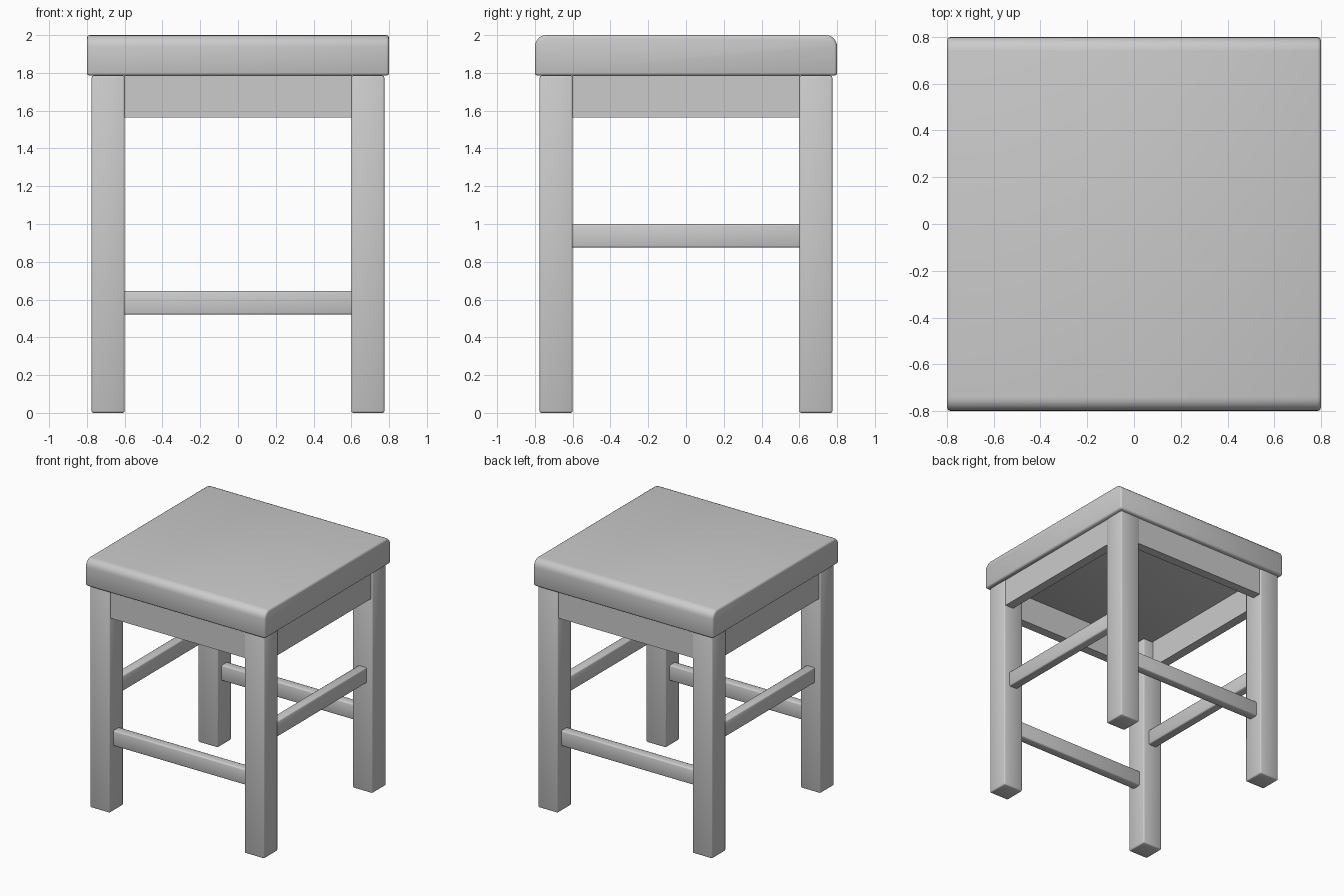
import bpy, bmesh, math

if "Cube" in bpy.data.objects:
    bpy.data.objects.remove(bpy.data.objects["Cube"])


def box(name, lo, hi, bevel=0.0, round_edges=None, radius=0.0):
    """Box between two corners; optional large rounding of chosen edges, then a small bevel."""
    bm = bmesh.new()
    bmesh.ops.create_cube(bm, size=1)
    for v in bm.verts:
        v.co = [(a + b) / 2 + c * (b - a) for a, b, c in zip(lo, hi, v.co)]
    if round_edges:
        bmesh.ops.bevel(bm, geom=[e for e in bm.edges if round_edges(e)], offset=radius,
                        segments=5, profile=0.5, affect='EDGES')
    mesh = bpy.data.meshes.new(name)
    bm.to_mesh(mesh)
    bm.free()
    obj = bpy.data.objects.new(name, mesh)
    bpy.context.collection.objects.link(obj)
    if bevel:
        mod = obj.modifiers.new("soft_edges", 'BEVEL')
        mod.width = bevel
        mod.segments = 2
        mod.limit_method = 'ANGLE'
        mod.angle_limit = math.radians(40)
        for p in mesh.polygons:
            p.use_smooth = True
    return obj


OUT, IN = 0.775, 0.60          # outer and inner leg faces
SEAT_Z = 1.785                 # underside of seat

# Seat: front and back top edges are well rounded
box("seat", (-0.8, -0.8, SEAT_Z), (0.8, 0.8, 2.0), 0.015,
    lambda e: all(v.co.z > 1.9 for v in e.verts)
    and abs(e.verts[0].co.x - e.verts[1].co.x) > 1, 0.06)

# Legs
for sy, fb in ((-1, "front"), (1, "back")):
    for sx, lr in ((-1, "left"), (1, "right")):
        xs = sorted((sx * IN, sx * OUT))
        ys = sorted((sy * IN, sy * OUT))
        box(f"{fb}_{lr}_leg", (xs[0], ys[0], 0), (xs[1], ys[1], SEAT_Z), 0.01)

# Aprons and stretchers: a rail on each of the four sides
for s, x_side, y_side in ((-1, "left", "front"), (1, "right", "back")):
    for part, near, far, z0, z1, bevel in (("apron", 0.69, 0.765, 1.565, SEAT_Z, 0),
                                           ("stretcher", 0.65, 0.725, None, None, 0.01)):
        a, b = sorted((s * near, s * far))
        fz = (z0, z1) if z0 else (0.52, 0.645)
        sz = (z0, z1) if z0 else (0.875, 1.0)
        end = IN + (0.01 if bevel else 0)   # hide bevelled ends inside legs
        box(f"{y_side}_{part}", (-end, a, fz[0]), (end, b, fz[1]), bevel)
        box(f"{x_side}_{part}", (a, -end, sz[0]), (b, end, sz[1]), bevel)
